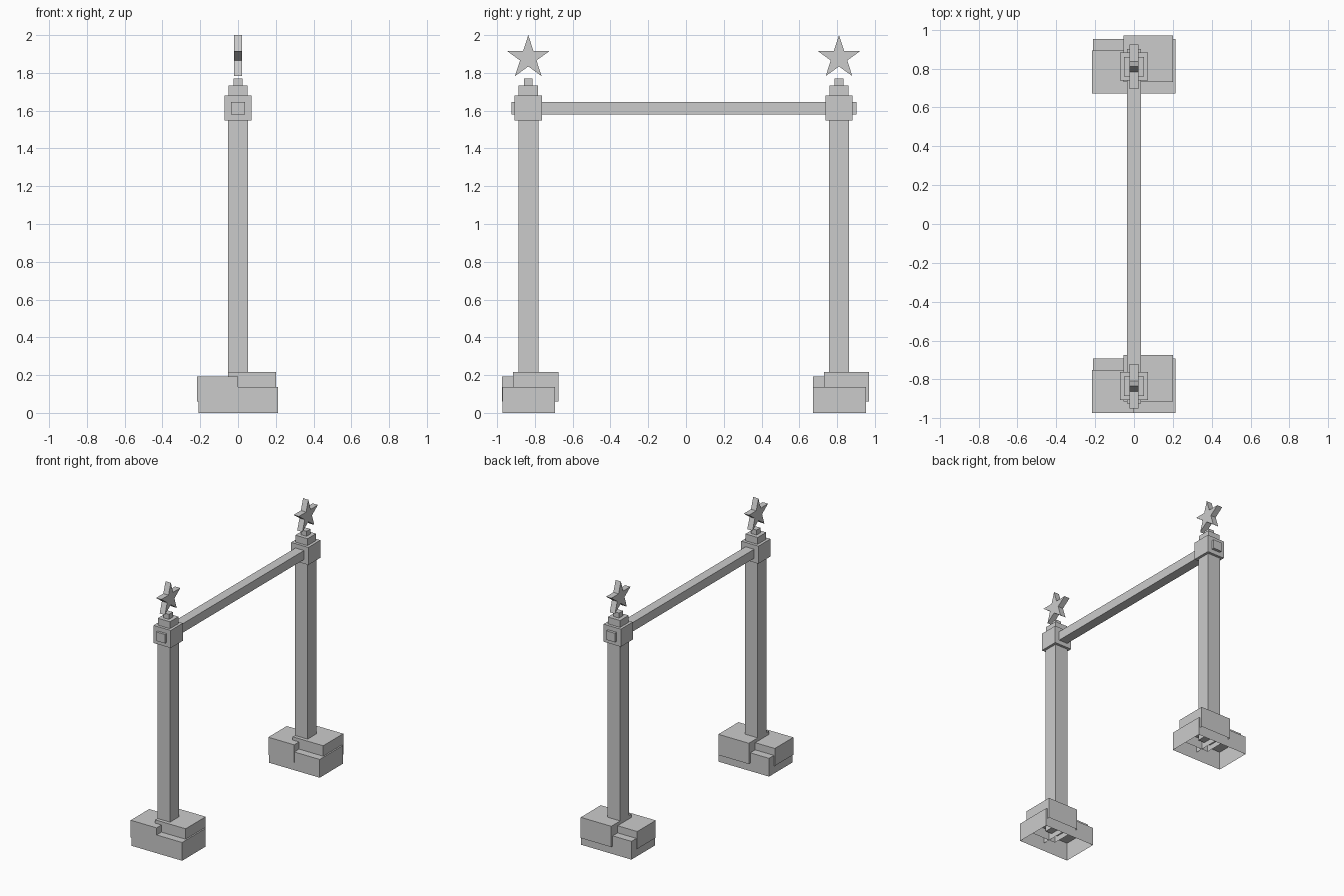
import bpy, bmesh, math

if "Cube" in bpy.data.objects:
    bpy.data.objects.remove(bpy.data.objects["Cube"])

grey = bpy.data.materials.new("light_grey")
grey.diffuse_color = (0.6, 0.6, 0.6, 1)
grey.use_nodes = True
grey.node_tree.nodes["Principled BSDF"].inputs["Base Color"].default_value = grey.diffuse_color


def finish(bm, name):
    bmesh.ops.recalc_face_normals(bm, faces=bm.faces)
    mesh = bpy.data.meshes.new(name)
    bm.to_mesh(mesh)
    bm.free()
    mesh.materials.append(grey)
    obj = bpy.data.objects.new(name, mesh)
    bpy.context.collection.objects.link(obj)
    return obj


def box(name, x, y, z, open_bottom=False):
    """Box from (min, max) ranges, optionally without its underside."""
    bm = bmesh.new()
    bmesh.ops.create_cube(bm, size=1)
    for v in bm.verts:
        v.co = [r[0] if c < 0 else r[1] for c, r in zip(v.co, (x, y, z))]
    if open_bottom:
        bm.normal_update()
        low = [f for f in bm.faces if f.normal.z < -0.9]
        bmesh.ops.delete(bm, geom=low, context='FACES_ONLY')
    return finish(bm, name)


def star(name, cy, cz, radius, half):
    """Five-pointed star facing along x."""
    bm = bmesh.new()
    ring = []
    for i in range(10):
        r = radius * (0.382 if i % 2 else 1)
        a = math.pi * i / 5
        ring.append(bm.verts.new((-half, cy + r * math.sin(a), cz + r * math.cos(a))))
    face = bm.faces.new(ring)
    ext = bmesh.ops.extrude_face_region(bm, geom=[face], use_keep_orig=True)
    moved = [g for g in ext["geom"] if isinstance(g, bmesh.types.BMVert)]
    bmesh.ops.translate(bm, verts=moved, vec=(2 * half, 0, 0))
    return finish(bm, name)


for side, cy in (("front", -0.835), ("back", 0.81)):
    def span(a, b):
        return (cy + a, cy + b)

    # Hollow stepped foot of three overlapping blocks
    box(side + "_foot_slab", (-0.21, 0.213), span(-0.137, 0.142), (0, 0.138), True)
    box(side + "_foot_left_block", (-0.217, 0), span(-0.138, 0.083), (0.06, 0.192), True)
    box(side + "_foot_right_block", (-0.053, 0.202), span(-0.08, 0.16), (0.06, 0.217), True)

    # Post with stepped cap
    box(side + "_post", (-0.053, 0.053), span(-0.053, 0.053), (0.1, 1.56))
    for part, half, z in (("collar", 0.072, (1.547, 1.68)),
                          ("cap", 0.051, (1.68, 1.732)),
                          ("knob", 0.023, (1.732, 1.77))):
        box(side + "_" + part, (-half, half), span(-half, half), z)

    # Star floating above the knob
    star(side + "_star", cy, 1.88, 0.12, 0.022)

# Crossbar through both collars
box("crossbar", (-0.036, 0.036), (-0.925, 0.902), (1.579, 1.647))
